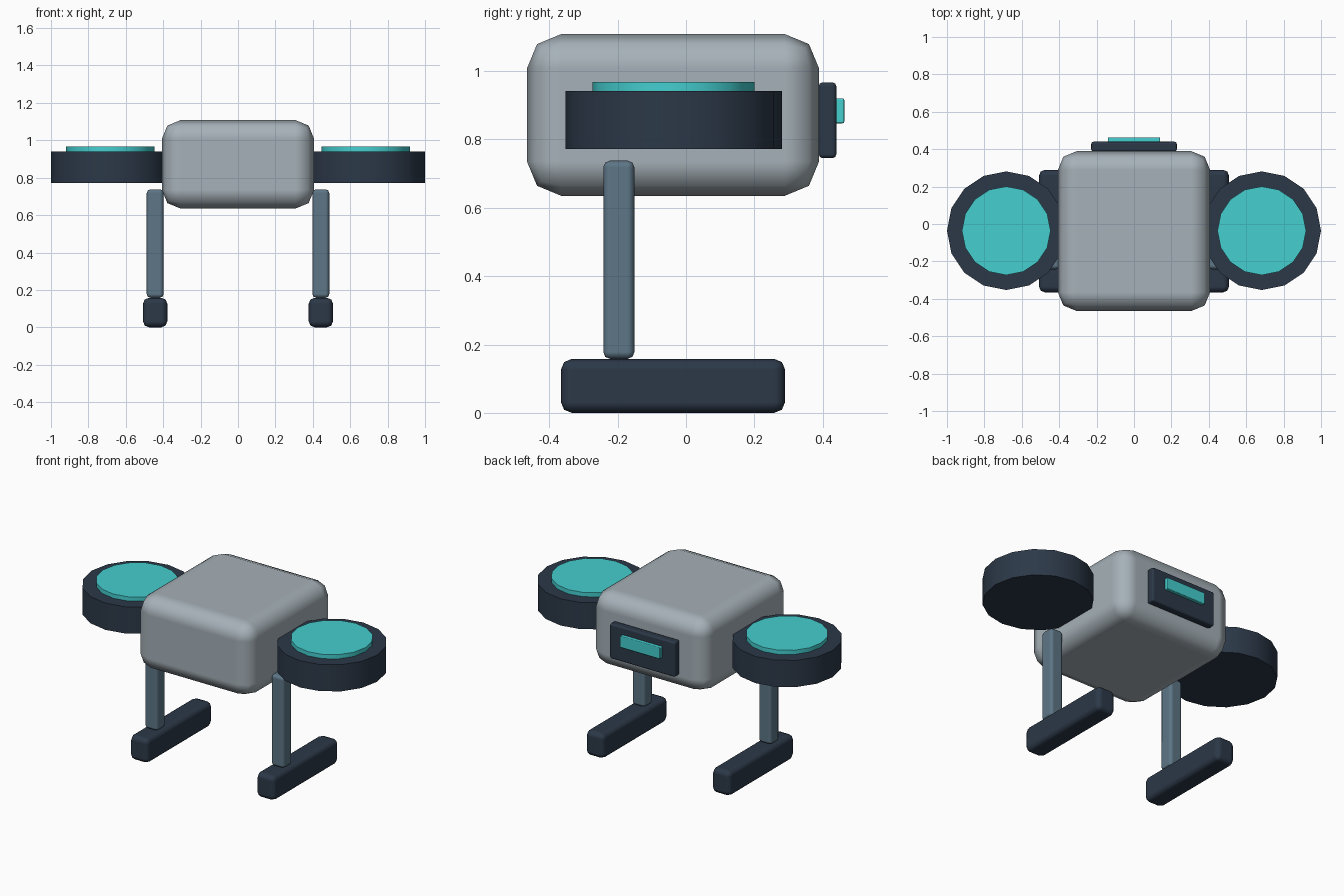
import bpy
from math import radians

if "Cube" in bpy.data.objects:
    bpy.data.objects.remove(bpy.data.objects["Cube"])


def material(name, rgb):
    m = bpy.data.materials.new(name)
    m.diffuse_color = (*rgb, 1)
    m.use_nodes = True
    m.node_tree.nodes["Principled BSDF"].inputs["Base Color"].default_value = m.diffuse_color
    return m


SHELL = material("shell_grey", (0.38, 0.44, 0.48))
DARK = material("dark_navy", (0.025, 0.04, 0.065))
STEEL = material("steel_blue", (0.11, 0.18, 0.24))
GLOW = material("turquoise", (0.06, 0.62, 0.63))


def finish(name, mat, angle):
    ob = bpy.context.object
    ob.name = ob.data.name = name
    ob.data.materials.append(mat)
    bpy.ops.object.shade_smooth_by_angle(angle=radians(angle))
    return ob


def box(name, lo, hi, bevel, mat):
    """Rounded box between two opposite corners."""
    centre = [(a + b) / 2 for a, b in zip(lo, hi)]
    bpy.ops.mesh.primitive_cube_add(size=1, location=centre)
    bpy.context.object.scale = [b - a for a, b in zip(lo, hi)]
    bpy.ops.object.transform_apply(location=False, rotation=False, scale=True)
    mod = bpy.context.object.modifiers.new("rounding", 'BEVEL')
    mod.width = bevel
    mod.segments = 2
    mod.harden_normals = True
    return finish(name, mat, 60)


def disc(name, x, y, radius, z0, z1, mat):
    """Upright 16-sided cylinder."""
    bpy.ops.mesh.primitive_cylinder_add(vertices=16, radius=radius, depth=z1 - z0,
                                        location=(x, y, (z0 + z1) / 2))
    return finish(name, mat, 35)


# Main body
box("body", (-0.407, -0.465, 0.635), (0.407, 0.389, 1.108), 0.1, SHELL)

# Rear panel with its light
box("rear_panel", (-0.229, 0.388, 0.745), (0.229, 0.44, 0.967), 0.012, DARK)
box("rear_light", (-0.14, 0.43, 0.847), (0.14, 0.463, 0.92), 0.005, GLOW)

# Side pods, struts and skids, both sides
for side, s in (("left", -1), ("right", 1)):
    disc(f"{side}_pod", s * 0.683, -0.036, 0.317, 0.772, 0.941, DARK)
    disc(f"{side}_pod_disc", s * 0.683, -0.036, 0.237, 0.93, 0.968, GLOW)
    box(f"{side}_strut", (s * 0.443 - 0.045, -0.242, 0.158),
        (s * 0.443 + 0.045, -0.151, 0.738), 0.02, STEEL)
    box(f"{side}_skid", (s * 0.443 - 0.065, -0.366, 0),
        (s * 0.443 + 0.065, 0.29, 0.158), 0.032, DARK)
